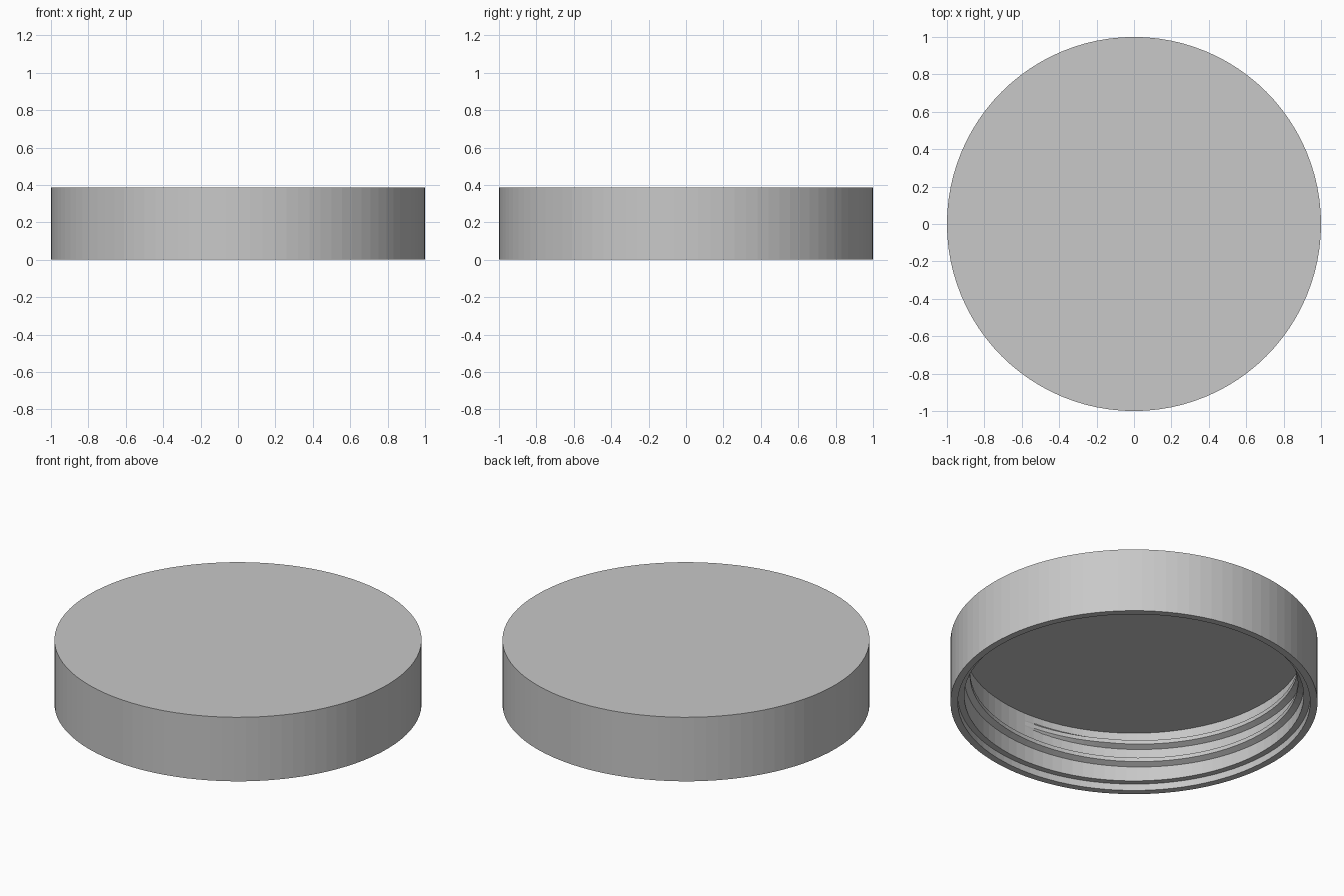
import bpy, bmesh
from math import sin, cos, tau

if "Cube" in bpy.data.objects:
    bpy.data.objects.remove(bpy.data.objects["Cube"])

SIDES = 96
HEIGHT = 0.385
BORE = 0.925

grey = bpy.data.materials.new("satin grey")
grey.use_nodes = True
colour = (0.58, 0.58, 0.58, 1)
grey.diffuse_color = colour
grey.node_tree.nodes["Principled BSDF"].inputs["Base Color"].default_value = colour


def finish(bm, name):
    bmesh.ops.recalc_face_normals(bm, faces=bm.faces)
    mesh = bpy.data.meshes.new(name)
    bm.to_mesh(mesh)
    bm.free()
    mesh.materials.append(grey)
    obj = bpy.data.objects.new(name, mesh)
    bpy.context.collection.objects.link(obj)
    return obj


def ring_point(bm, r, z, angle):
    return bm.verts.new((r * cos(angle), r * sin(angle), z))


def bridge(bm, a, b):
    for i in range(len(a)):
        j = (i + 1) % len(a)
        bm.faces.new((a[i], a[j], b[j], b[i]))


# Lid shell: outer wall, rim, seal recess, bore and ceiling
bm = bmesh.new()
profile = [(1, HEIGHT), (1, 0), (0.96, 0), (0.96, 0.04), (BORE, 0.04), (BORE, 0.34)]
rings = [[ring_point(bm, r, z, tau * i / SIDES) for i in range(SIDES)] for r, z in profile]
for a, b in zip(rings, rings[1:]):
    bridge(bm, a, b)
bm.faces.new(rings[0])
bm.faces.new(rings[-1])
finish(bm, "lid_shell")

# Screw thread: trapezoid swept along a helix, fading out at both ends
bm = bmesh.new()
TURNS, PITCH, START, DEPTH = 1.75, 0.11, 0.085, 0.03
steps = int(TURNS * SIDES)
sections = []
for i in range(steps + 1):
    angle = tau * i / SIDES
    z = START + PITCH * i / SIDES
    fade = min(1, i / 8, (steps - i) / 8)
    crest = BORE - 0.002 - DEPTH * fade
    shape = [(BORE + 0.005, -0.03), (crest, -0.012), (crest, 0.012), (BORE + 0.005, 0.03)]
    sections.append([ring_point(bm, r, z + dz, angle) for r, dz in shape])
for a, b in zip(sections, sections[1:]):
    bridge(bm, a, b)
bm.faces.new(sections[0])
bm.faces.new(sections[-1])
finish(bm, "screw_thread")
